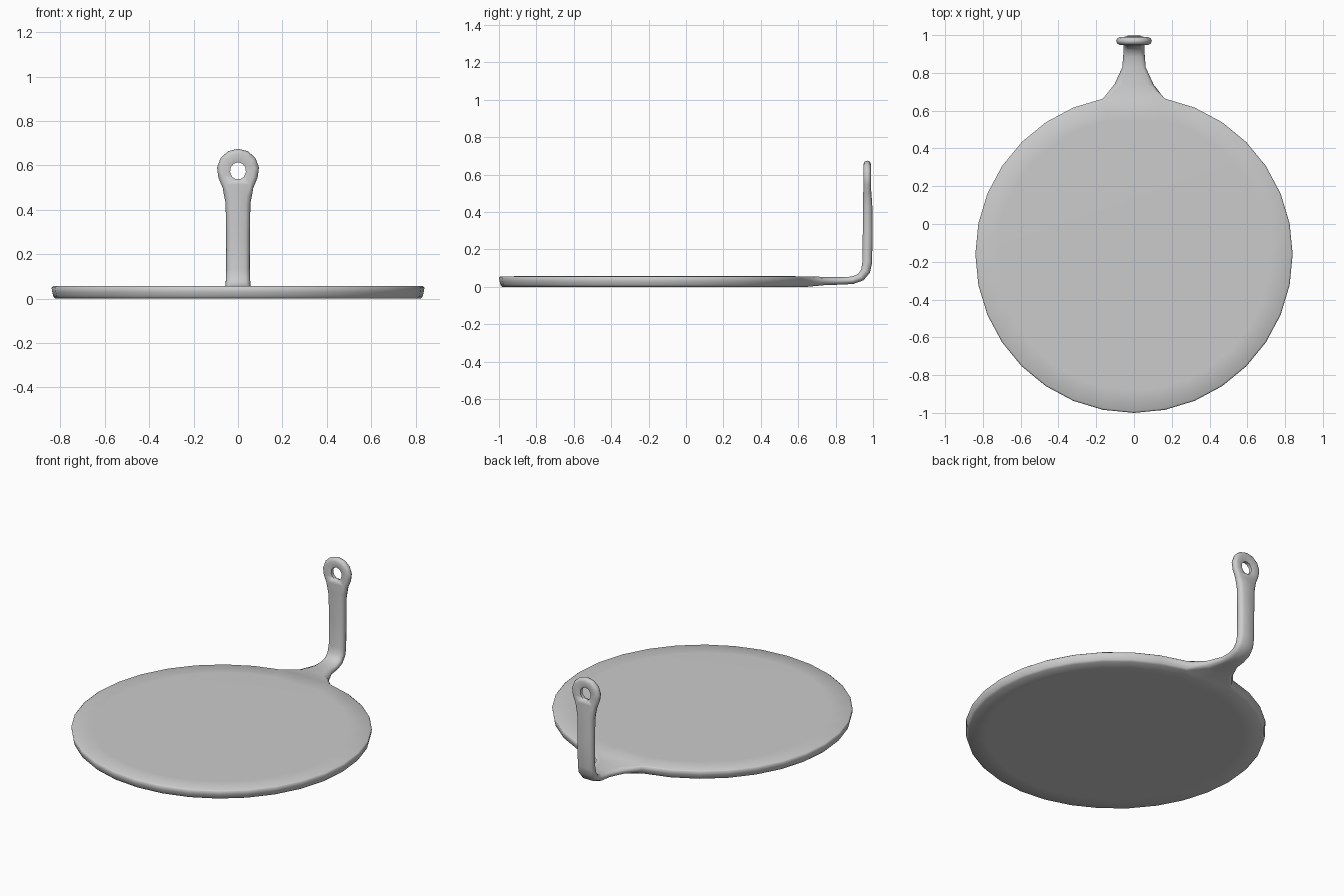
import bpy, bmesh
from math import sin, cos, radians

if "Cube" in bpy.data.objects:
    bpy.data.objects.remove(bpy.data.objects["Cube"])

bm = bmesh.new()


def shell(columns, capped):
    """Skin 7-point columns around an open loop; leave the outer gap between
    last and first column open and return its 10 boundary vertices."""
    cols = [[bm.verts.new(p) for p in c] for c in columns]
    n = len(cols)
    for i in range(n):
        a, b = cols[i], cols[(i + 1) % n]
        rows = range(6) if i < n - 1 else (0, 5)
        for j in rows:
            bm.faces.new((a[j], b[j], b[j + 1], a[j + 1]))
        if not capped:
            bm.faces.new((a[6], b[6], b[0], a[0]))
    if capped:
        bm.faces.new([c[0] for c in cols])
        bm.faces.new([c[6] for c in cols])
    return cols[0][1:6] + cols[-1][1:6][::-1]


def bridge(a, b):
    for i in range(10):
        j = (i + 1) % 10
        bm.faces.new((a[i], a[j], b[j], b[i]))


# Round plate, open where the handle grows out
rim = [(0.72, 0), (0.822, 0.0), (0.832, 0.01), (0.837, 0.03),
       (0.84, 0.05), (0.832, 0.056), (0.72, 0.057)]
plate = []
for k in range(1, 32):
    a = radians(90 - 11.25 * k)
    plate.append([(r * cos(a), -0.16 + r * sin(a), z) for r, z in rim])
loop = shell(plate, True)

# Neck, bend and upright: y, z, tilt, half width, half thickness
edge = [(0.62, -1), (0.9, -0.65), (1, 0), (0.9, 0.65), (0.62, 1)]
stations = [(0.74, 0.031, 0, 0.103, 0.022), (0.83, 0.032, 2, 0.062, 0.020),
            (0.89, 0.035, 12, 0.057, 0.020), (0.935, 0.052, 40, 0.056, 0.022),
            (0.96, 0.085, 70, 0.055, 0.025), (0.969, 0.13, 86, 0.053, 0.026),
            (0.971, 0.28, 90, 0.053, 0.026), (0.971, 0.43, 90, 0.056, 0.025),
            (0.970, 0.465, 90, 0.063, 0.024)]
for y, z, tilt, w, t in stations:
    s, c = sin(radians(tilt)), cos(radians(tilt))
    half = [(u * w, y - s * v * t, z + c * v * t) for u, v in edge]
    pts = half + [(-x, yy, zz) for x, yy, zz in half[::-1]]
    ring = [bm.verts.new(p) for p in pts]
    bridge(loop, ring)
    loop = ring

# Eyelet with hanging hole at the tip
eye = []
for k in range(11):
    ao, ai = radians(-50 + 28 * k), radians(-72 + 32.4 * k)
    R = 0.107 if k in (0, 10) else 0.095
    t = 0.021
    col = [((R - (1 - u) * 0.055) * cos(ao), 0.969 - v * t,
            0.58 + (R - (1 - u) * 0.055) * sin(ao)) for u, v in edge]
    inner = [(0.036 * cos(ai), 0.969 - v * t, 0.575 + 0.039 * sin(ai))
             for v in (-0.5, 0.5)]
    eye.append([inner[0]] + col + [inner[1]])
bridge(loop, shell(eye, False))

bmesh.ops.recalc_face_normals(bm, faces=bm.faces)
mesh = bpy.data.meshes.new("plate_with_handle")
bm.to_mesh(mesh)
bm.free()
obj = bpy.data.objects.new("plate_with_handle", mesh)
bpy.context.collection.objects.link(obj)
bpy.context.view_layer.objects.active = obj
obj.select_set(True)
bpy.ops.object.shade_smooth_by_angle(angle=radians(70))
